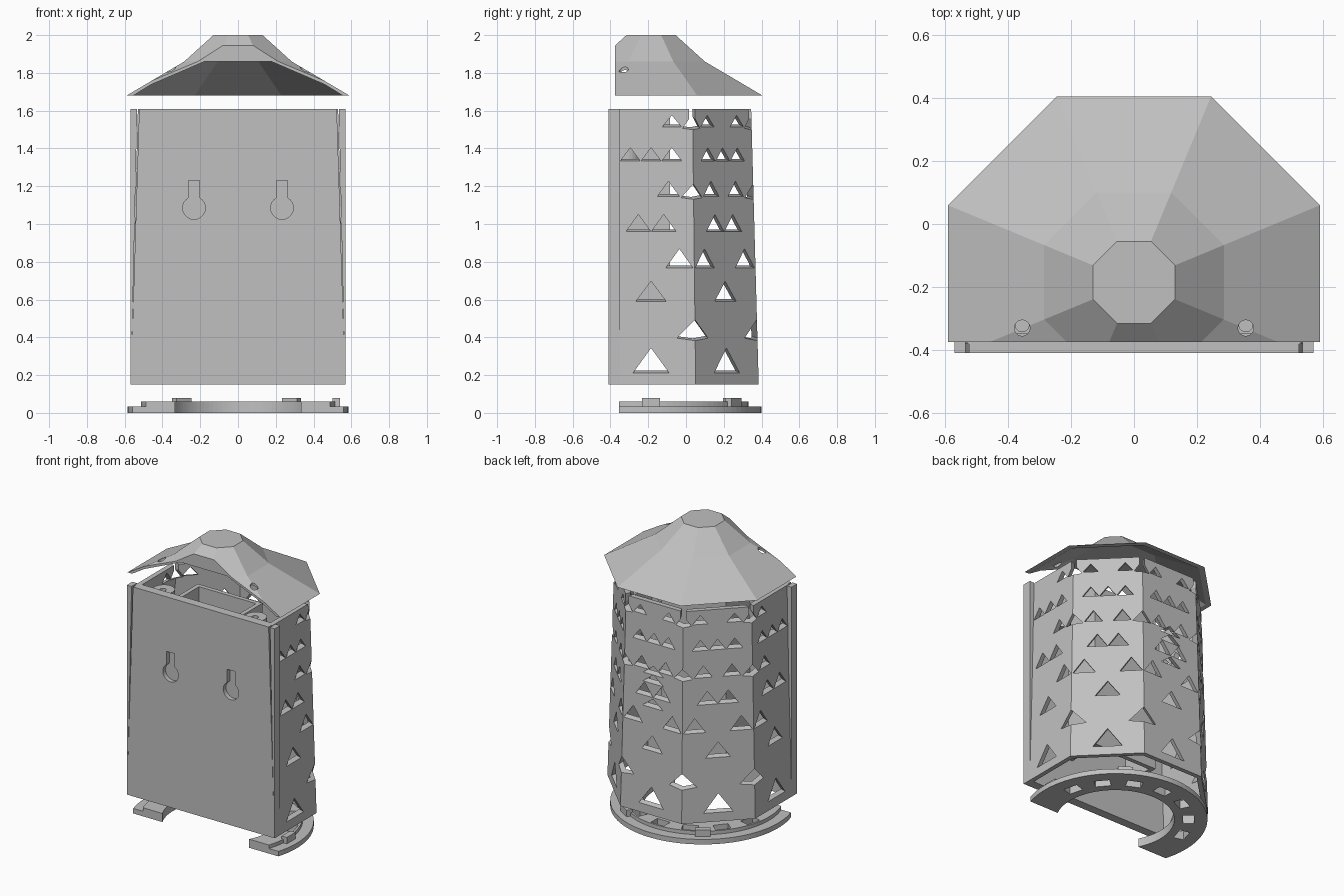
import bpy, bmesh, math
from mathutils import Vector

cube = bpy.data.objects.get("Cube")
if cube:
    bpy.data.objects.remove(cube, do_unlink=True)

CY = -0.185                      # axis of the eight-sided shell
TAN = math.tan(math.pi / 8)
grey = bpy.data.materials.new("plain grey")
grey.use_nodes = True
grey.diffuse_color = (0.53, 0.53, 0.53, 1)
grey.node_tree.nodes["Principled BSDF"].inputs["Base Color"].default_value = grey.diffuse_color


def finish(bm, name):
    bmesh.ops.recalc_face_normals(bm, faces=bm.faces)
    mesh = bpy.data.meshes.new(name)
    bm.to_mesh(mesh)
    bm.free()
    mesh.materials.append(grey)
    obj = bpy.data.objects.new(name, mesh)
    bpy.context.collection.objects.link(obj)
    return obj


def loft(bm, rings):
    """Closed solid through rings of equal point count."""
    loops = [[bm.verts.new(p) for p in ring] for ring in rings]
    n = len(loops[0])
    for a, b in zip(loops, loops[1:]):
        for i in range(n):
            j = (i + 1) % n
            bm.faces.new((a[i], a[j], b[j], b[i]))
    bm.faces.new(loops[0][::-1])
    bm.faces.new(loops[-1])


def solid(name, *rings):
    bm = bmesh.new()
    loft(bm, rings)
    return finish(bm, name)


def ngon(radius, z, n=8, x=0, y=CY):
    return [(x + radius * math.cos((i + .5) * math.tau / n),
             y + radius * math.sin((i + .5) * math.tau / n), z) for i in range(n)]


def octagon(apothem, z):
    return ngon(apothem / math.cos(math.pi / 8), z)


def rect(x0, x1, y0, y1, z):
    return [(x0, y0, z), (x1, y0, z), (x1, y1, z), (x0, y1, z)]


def box(name, x0, x1, y0, y1, z0, z1):
    return solid(name, rect(x0, x1, y0, y1, z0), rect(x0, x1, y0, y1, z1))


def cylinder(name, r, z0, z1, x=0, y=CY, n=24):
    return solid(name, ngon(r, z0, n, x, y), ngon(r, z1, n, x, y))


def cut(obj, *cutters, overlap=False):
    """Subtract the cutters, bake the result and discard them."""
    for c in cutters:
        c.hide_render = True
        m = obj.modifiers.new("cut", 'BOOLEAN')
        m.operation, m.solver, m.object = 'DIFFERENCE', 'EXACT', c
        m.use_self = overlap
    deps = bpy.context.evaluated_depsgraph_get()
    mesh = bpy.data.meshes.new_from_object(obj.evaluated_get(deps))
    obj.modifiers.clear()
    obj.data = mesh
    for c in cutters:
        bpy.data.objects.remove(c, do_unlink=True)
    return obj


# Roof: faceted cap, hollow below, sliced flat at the front
roof = solid("roof", octagon(.59, 1.68), octagon(.285, 1.86), octagon(.13, 2.0))
cut(roof,
    solid("roof_hollow", octagon(.596, 1.655), octagon(.26, 1.86)),
    box("roof_front", -1, 1, -1, -.375, 1.5, 2.2),
    *[cylinder("roof_hole", .025, 1.5, 2.2, s * .355, -.33) for s in (-1, 1)])

# Shell: tapered eight-sided wall, open at top and bottom
shell = solid("shell", octagon(.57, .15), octagon(.53, 1.61))
cut(shell, solid("shell_hollow", octagon(.542, .05), octagon(.492, 1.71)),
    box("shell_front", -1, 1, -1, -.38, 0, 2))

# Vent cutters: triangular prisms with sills that fall outwards
bm = bmesh.new()


def prism(angle, offset, outline, r0=.46, r1=.68, tilt=.35):
    out = Vector((math.cos(angle), math.sin(angle), 0))
    side = Vector((-out.y, out.x, 0))
    origin = Vector((0, CY, 0))
    rings = []
    for r in (r0, r1):
        rings.append([origin + out * r + side * (offset + u)
                      + Vector((0, 0, z + tilt * (.56 - r))) for u, z in outline])
    loft(bm, rings)


def triangle(angle, offset, z, half, height):
    prism(angle, offset, [(-half, z), (half, z), (0, z + height)])


# base height, half width, height, offsets along a face, also on corners
rows = [(.215, .095, .13, (0,), False),
        (.40, .085, .11, (), True),
        (.59, .08, .105, (0,), False),
        (.765, .072, .1, (-.15, .15), False),
        (.955, .066, .09, (-.067, .067), False),
        (1.14, .058, .08, (-.092, .092), True),
        (1.325, .053, .07, (-.11, 0, .11), False),
        (1.505, .05, .06, (-.11, .11), False)]
for face in range(5):
    a = face * math.pi / 4
    for z, half, h, offsets, corner in rows:
        for o in offsets:
            # the front half of each flank keeps only the centred rows
            forward = (face == 0 and o < -.08) or (face == 4 and o > .08)
            if not forward or z == 1.325:
                triangle(a, o, z, half, h)
        if corner and face < 4:
            triangle(a + math.pi / 8, 0, z, half * 1.05, h)
    if face < 4:
        prism(a + math.pi / 8, 0, [(-.05, 1.505), (.05, 1.505), (.017, 1.56),
                                   (.017, 1.75), (-.017, 1.75), (-.017, 1.56)])
# stacked louvres in the middle of the back
for z in (.885, 1.05, 1.11):
    triangle(math.pi / 2, 0, z, .08, .06)
cut(shell, finish(bm, "vents"), overlap=True)

# Front wall behind the panel
solid("front_wall", rect(-.568, .568, -.38, -.348, .15), rect(-.528, .528, -.38, -.348, 1.61))

# Tapered front panel with two keyhole hangers
panel = solid("front_panel", rect(-.568, .568, -.41, -.379, .15),
              rect(-.523, .523, -.41, -.379, 1.61))
bm = bmesh.new()
for s in (-1, 1):
    arc = [(s * .233 + .06 * math.cos(t), 1.085 + .06 * math.sin(t))
           for t in [math.radians(120 + i * 15) for i in range(21)]]
    outline = arc + [(s * .233 + .03, 1.23), (s * .233 - .03, 1.23)]
    loft(bm, [[(x, y, z) for x, z in outline] for y in (-.5, -.38)])
cut(panel, finish(bm, "keyholes"))

for s, side in ((-1, "right"), (1, "left")):
    # Wedge rails either side of the panel
    solid(side + "_rail", rect(*sorted((s * .566, s * .57)), -.41, -.35, .15),
          rect(*sorted((s * .534, s * .57)), -.41, -.35, 1.61))
    # Screw bosses
    cut(cylinder(side + "_boss", .07, 1.3, 1.6, s * .355, -.31),
        cylinder("boss_hole", .022, 1.4, 1.7, s * .355, -.32))
    # Inner compartment side walls
    box(side + "_compartment_wall", *sorted((s * .22, s * .25)), -.35, -.09, .42, 1.58)
box("compartment_back", -.25, .25, -.115, -.085, .42, 1.58)

# Base: stepped open ring with square drain holes
base = cylinder("base_ring", .585, 0, .035, n=96)
step = cylinder("base_step", .515, .03, .06, n=96)
for ring in (base, step):
    bm = bmesh.new()
    for i in range(7):
        a = math.radians(15 + 25 * i)
        prism(a, 0, [(-.05, -.1), (.05, -.1), (.05, .2), (-.05, .2)], .43, .5, 0)
    cut(ring, cylinder("ring_hole", .375, -.1, .2, n=96),
        box("ring_front", -1, 1, -1, -.355, -.1, .2), finish(bm, "drains"))

# Locking tabs on the ring
bm = bmesh.new()
for deg in (0, 57, 125):
    prism(math.radians(deg), 0, [(-.048, .03), (.048, .03), (.048, .08), (-.048, .08)],
          .5, .54, 0)
finish(bm, "locking_tabs")
